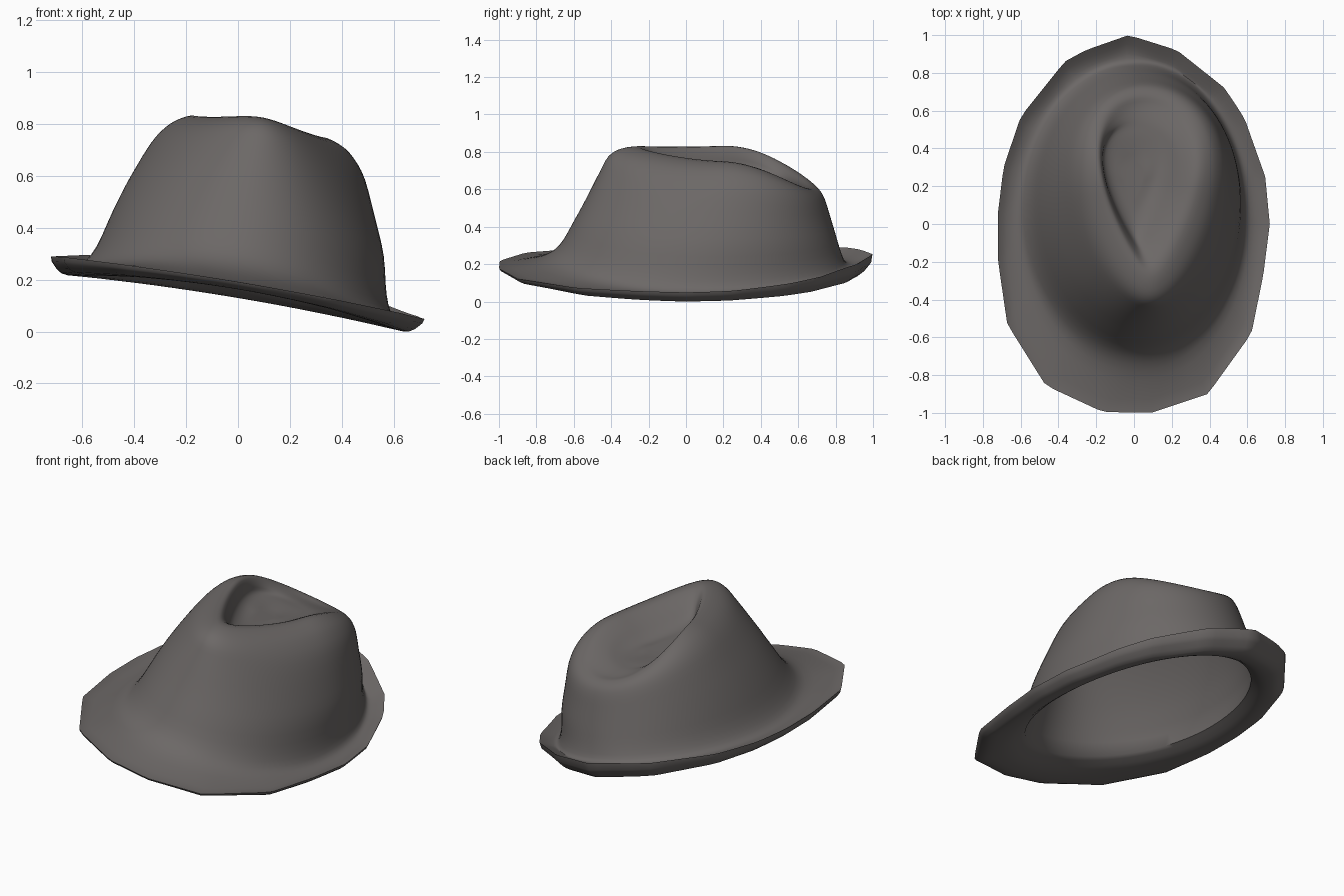
import bpy, bmesh, math
from mathutils import Vector, Matrix
from mathutils.geometry import intersect_line_line_2d

if "Cube" in bpy.data.objects:
    bpy.data.objects.remove(bpy.data.objects["Cube"], do_unlink=True)

SEGMENTS = 96
STEPS = 3

felt = bpy.data.materials.new("grey brown felt")
felt.use_nodes = True
felt.diffuse_color = (0.15, 0.138, 0.134, 1)
bsdf = felt.node_tree.nodes["Principled BSDF"]
bsdf.inputs["Base Color"].default_value = felt.diffuse_color
bsdf.inputs["Roughness"].default_value = 0.9

# Faceted brim outline, counter-clockwise from the back tip
OUTLINE = [Vector(p) for p in (
    (-.04, 1), (-.27, .92), (-.38, .86), (-.61, .57), (-.7, .3), (-.73, .05),
    (-.728, -.2), (-.68, -.53), (-.475, -.855), (-.17, -.995), (.09, -1),
    (.395, -.9), (.63, -.58), (.695, -.27), (.73, 0), (.705, .25),
    (.59, .56), (.48, .72), (.22, .92))]


def height(t, front, side, back):
    c, s = math.cos(t), math.sin(t)
    return side * s * s + (front if c > 0 else back) * c * c


def angles():
    return [2 * math.pi * i / SEGMENTS for i in range(SEGMENTS)]


def brim_ring(scale, *levels):
    """Ring that follows the faceted outline."""
    ring = []
    for t in angles():
        ray = Vector((1.5 * math.sin(t), -2 * math.cos(t)))
        for a, b in zip(OUTLINE, OUTLINE[1:] + OUTLINE[:1]):
            hit = intersect_line_line_2d(Vector((0, 0)), ray, a, b)
            if hit:
                break
        hit = hit or ray * 0.5
        ring.append(Vector((hit.x * scale, hit.y * scale, height(t, *levels))))
    return ring


def crown_ring(front, back, width, pinch, *levels, shift=0):
    """Egg-shaped ring, narrowed toward the front by pinch."""
    ring = []
    for t in angles():
        c, s = math.cos(t), math.sin(t)
        x = shift + width * s * (1 - pinch * (c + .4) / 1.4)
        y = (front + back) / 2 - (back - front) / 2 * c
        ring.append(Vector((x, y, height(t, *levels))))
    return ring


def smooth_rings(rings):
    """Catmull-Rom interpolation between successive rings."""
    result = []
    last = len(rings) - 1
    for k in range(last):
        around = [rings[max(0, min(last, k + d))] for d in (-1, 0, 1, 2)]
        for j in range(STEPS):
            u = j / STEPS
            result.append([
                b + ((c - a) * u + (2 * a - 5 * b + 4 * c - d) * u ** 2
                     + (3 * b - a - 3 * c + d) * u ** 3) / 2
                for a, b, c, d in zip(*around)])
    return result + [rings[-1]]


# Top surface: dent, ridge, crown wall, gutter, rolled brim
outer = smooth_rings([
    crown_ring(.12, .34, .06, .5, .65, .645, .63, shift=-.08),
    crown_ring(.04, .45, .14, .6, .66, .65, .63, shift=-.08),
    crown_ring(-.07, .51, .19, .65, .695, .68, .625, shift=-.075),
    crown_ring(-.16, .56, .23, .6, .77, .738, .62, shift=-.05),
    crown_ring(-.25, .63, .285, .55, .818, .783, .605, shift=-.025),
    crown_ring(-.35, .68, .345, .45, .81, .768, .6, shift=-.012),
    crown_ring(-.415, .72, .398, .35, .77, .725, .575, shift=-.008),
    crown_ring(-.46, .745, .445, .25, .69, .65, .53, shift=-.004),
    crown_ring(-.53, .77, .498, .12, .55, .5, .45),
    crown_ring(-.6, .8, .537, .05, .42, .37, .35, shift=.006),
    crown_ring(-.68, .83, .567, 0, .285, .225, .25, shift=.004),
    crown_ring(-.78, .86, .61, 0, .22, .15, .19),
    brim_ring(.93, .185, .14, .195),
    brim_ring(1, .18, .158, .235)])

# Underside: rolled lip, opening and lining
lip = smooth_rings([
    brim_ring(.993, .168, .14, .19),
    brim_ring(.93, .152, .1, .125),
    crown_ring(-.82, .83, .6, 0, .16, .105, .125),
    crown_ring(-.7, .77, .53, 0, .2, .15, .165)])
lining = smooth_rings([
    crown_ring(-.66, .78, .535, 0, .27, .21, .23),
    crown_ring(-.57, .765, .505, .08, .45, .4, .38),
    crown_ring(-.44, .71, .425, .25, .67, .63, .51),
    crown_ring(-.37, .65, .345, .35, .72, .69, .55),
    crown_ring(-.2, .5, .2, .4, .64, .62, .58, shift=-.04),
    crown_ring(.1, .32, .05, .4, .61, .61, .6, shift=-.06)])

# Loft every ring into one closed shell
bm = bmesh.new()
loops = [[bm.verts.new(p) for p in ring] for ring in outer + lip + lining]
for lower, upper in zip(loops, loops[1:]):
    for i in range(SEGMENTS):
        j = (i + 1) % SEGMENTS
        bm.faces.new((lower[i], lower[j], upper[j], upper[i]))
bm.faces.new(loops[0])
bm.faces.new(loops[-1])
bmesh.ops.recalc_face_normals(bm, faces=bm.faces)

# Tip the hat toward its left side and rest it on the ground
pivot = Vector((0, 0, .165))
bmesh.ops.rotate(bm, verts=bm.verts, cent=pivot,
                 matrix=Matrix.Rotation(math.radians(9.5), 3, 'Y'))
floor = min(v.co.z for v in bm.verts)
bmesh.ops.translate(bm, verts=bm.verts, vec=(0, 0, -floor))

mesh = bpy.data.meshes.new("felt_hat")
bm.to_mesh(mesh)
bm.free()
mesh.materials.append(felt)
hat = bpy.data.objects.new("felt_hat", mesh)
bpy.context.collection.objects.link(hat)
bpy.context.view_layer.objects.active = hat
hat.select_set(True)
bpy.ops.object.shade_smooth_by_angle(angle=math.radians(50))
